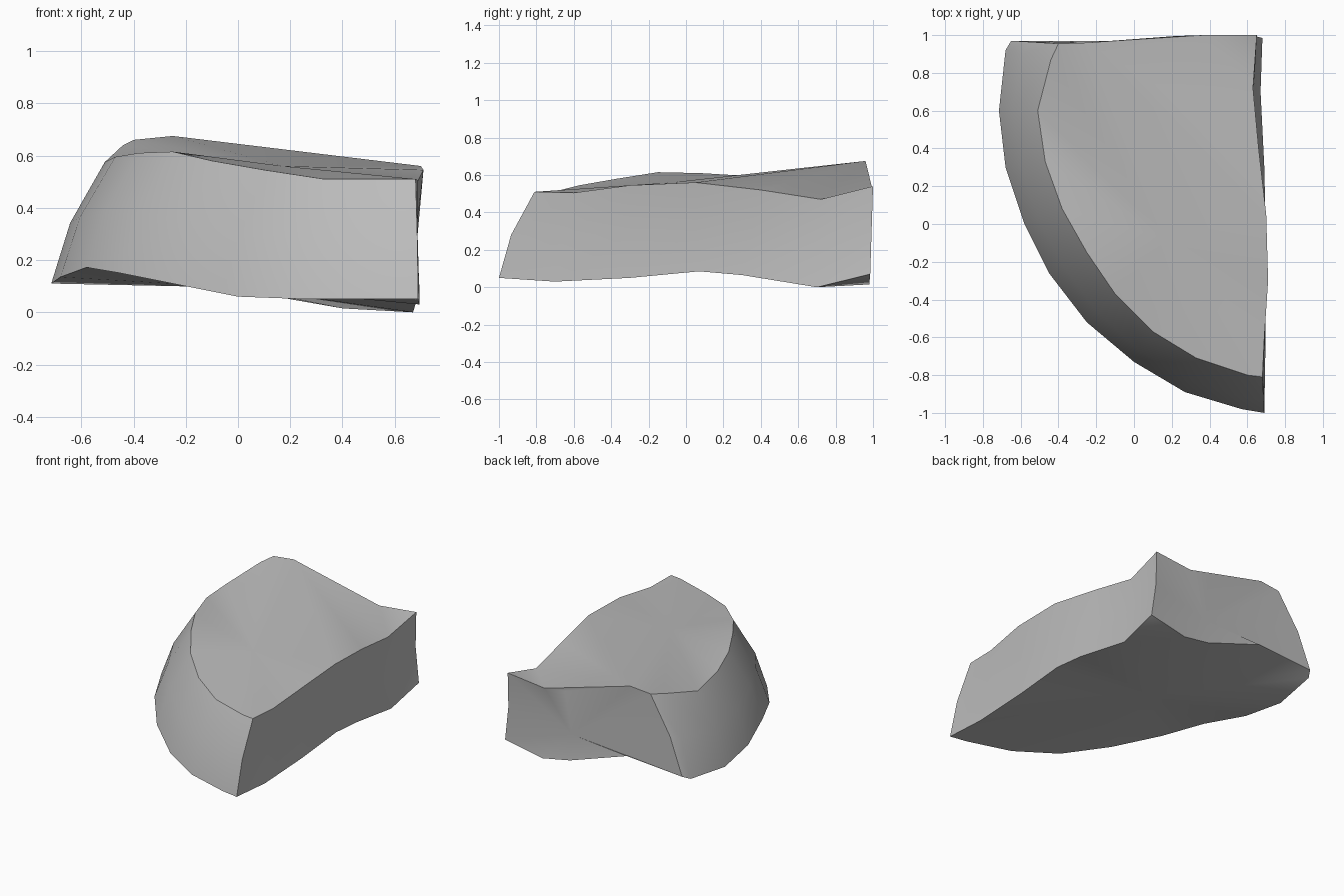
import bpy
import bmesh
from math import radians
from mathutils import Vector

default_cube = bpy.data.objects.get("Cube")
if default_cube:
    bpy.data.objects.remove(default_cube, do_unlink=True)


def points(*coords):
    return [Vector(c) for c in coords]


# Curved wall: lower and upper rims, from the front tip round to the back
wall_low = points(
    (.69, -1, .05), (.57, -.98, .05), (.27, -.89, .05), (0, -.73, .06),
    (-.25, -.52, .11), (-.45, -.26, .15), (-.58, 0, .172), (-.68, .3, .135),
    (-.715, .6, .11), (-.68, .92, .14), (-.65, .97, .165))
wall_high = points(
    (.68, -.81, .51), (.6, -.8, .51), (.33, -.71, .51), (.1, -.57, .545),
    (-.1, -.37, .58), (-.25, -.15, .615), (-.38, .08, .61), (-.47, .33, .595),
    (-.51, .6, .575), (-.44, .87, .64), (-.4, .955, .66))

# Broken side: the edges between the front tip and the back corner
side_low = [wall_low[0]] + points(
    (.695, -.7, .03), (.695, -.3, .05), (.695, .07, .085),
    (.69, .3, .065), (.67, .7, 0), (.68, .985, .07))
side_high = [wall_high[0]] + points(
    (.69, -.6, .505), (.71, -.3, .545), (.7, .05, .56),
    (.66, .4, .52), (.63, .72, .47), (.65, 1, .54))

# Back edges, running from the curved wall to the back corner
back_high = points((-.25, .96, .675), (.22, .995, .53), (.37, 1, .51))
back_low = points((-.23, .97, .195), (.2, .97, .05), (.4, .98, .015))

# Middle rows: the wall bulges outward, the broken side is slightly hollow
wall_mid = []
for low, high in zip(wall_low, wall_high):
    outward = Vector((low.x - high.x, low.y - high.y, 0)).normalized()
    wall_mid.append((low + high) / 2 + outward * .03)
side_mid = [wall_mid[0]]
for low, high in zip(side_low[1:], side_high[1:]):
    side_mid.append((low + high) / 2 - Vector((.015, 0, 0)))

bm = bmesh.new()


def face(*corners):
    bm.faces.new([bm.verts.new(c) for c in corners])


def strip(row_a, row_b):
    for i in range(len(row_a) - 1):
        face(row_a[i], row_a[i + 1], row_b[i + 1], row_b[i])


def fan(loop, centre):
    for i, corner in enumerate(loop):
        face(corner, loop[(i + 1) % len(loop)], Vector(centre))


for low, mid, high in ((wall_low, wall_mid, wall_high),
                       (side_low, side_mid, side_high)):
    strip(low, mid)
    strip(mid, high)

# Top surface in front of the ridge that runs from the peak to the side
peak = back_high[0]
fan(wall_high + [peak] + side_high[3:0:-1], (.17, -.08, .56))

# Top surface falling away behind the ridge, with the raised back corner
slope = back_high[1:] + side_high[5:2:-1]
for a, b in zip(slope, slope[1:]):
    face(peak, a, b)
face(back_high[-1], side_high[-1], side_high[-2])

# Dimpled back surface
fan([wall_high[-1]] + back_high + [side_high[-1], side_mid[-1], side_low[-1]]
    + back_low[::-1] + [wall_low[-1], wall_mid[-1]], (.2, .95, .22))

# Underside, with a chipped corner
fan(wall_low + back_low + side_low[-2:0:-1], (0, .15, .095))
face(back_low[-1], side_low[-1], side_low[-2])

bmesh.ops.remove_doubles(bm, verts=bm.verts[:], dist=.0005)
bmesh.ops.recalc_face_normals(bm, faces=bm.faces[:])
mesh = bpy.data.meshes.new("rock_slab")
bm.to_mesh(mesh)
bm.free()

# Stone colour
stone = bpy.data.materials.new("stone_grey")
stone.use_nodes = True
grey = (.5, .5, .5, 1)
stone.diffuse_color = grey
stone.node_tree.nodes["Principled BSDF"].inputs["Base Color"].default_value = grey
mesh.materials.append(stone)

rock = bpy.data.objects.new("rock_slab", mesh)
bpy.context.collection.objects.link(rock)
bpy.ops.object.select_all(action='DESELECT')
rock.select_set(True)
bpy.context.view_layer.objects.active = rock
bpy.ops.object.shade_smooth_by_angle(angle=radians(32))
